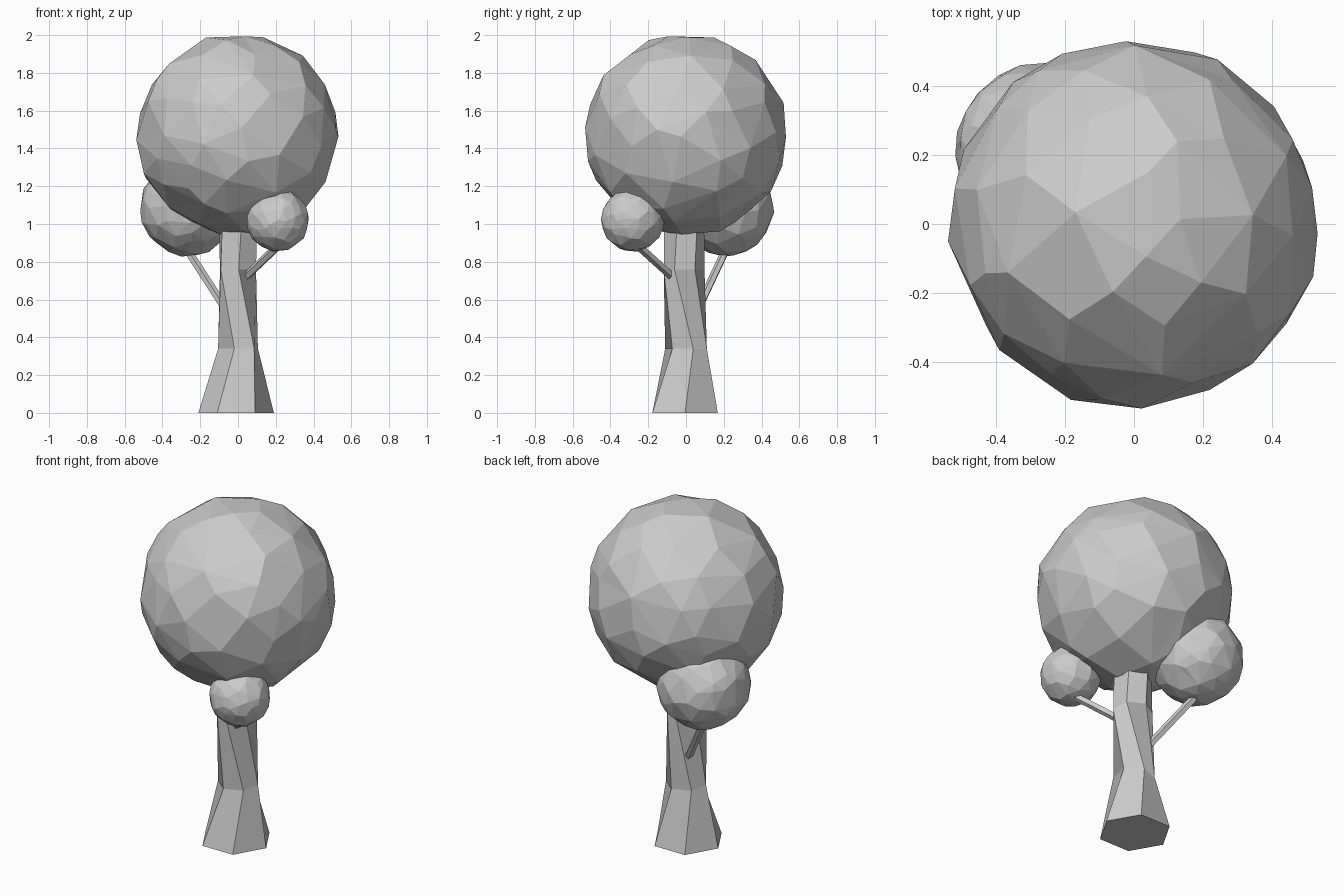
import bpy
import random
from math import cos, sin, radians
from mathutils import Vector

if "Cube" in bpy.data.objects:
    bpy.data.objects.remove(bpy.data.objects["Cube"], do_unlink=True)

grey = bpy.data.materials.new("plain grey")
grey.use_nodes = True
grey.diffuse_color = (0.6, 0.6, 0.6, 1)
grey.node_tree.nodes["Principled BSDF"].inputs["Base Color"].default_value = (0.6, 0.6, 0.6, 1)


def foliage(name, centre, radius, keep, seed):
    """Low-poly leaf ball: a jittered icosphere, thinned into uneven facets."""
    random.seed(seed)
    bpy.ops.mesh.primitive_ico_sphere_add(subdivisions=3, radius=radius, location=centre)
    ball = bpy.context.object
    ball.name = name
    for v in ball.data.vertices:
        wobble = Vector([random.uniform(-1, 1) for _ in range(3)]) * 0.07 * radius
        v.co = (v.co + wobble).normalized() * radius * random.uniform(0.985, 1.015)
    thin = ball.modifiers.new("thin", "DECIMATE")
    thin.ratio = keep
    ball.data.materials.append(grey)
    return ball


def lofted(name, rings, sides):
    """Skin through rings of (centre, radius, twist, axis u, axis v)."""
    verts, faces = [], []
    for centre, radius, twist, u, v in rings:
        for i in range(sides):
            a = radians(twist + 360 * i / sides)
            verts.append(Vector(centre) + radius * (u * cos(a) + v * sin(a)))
    for r in range(len(rings) - 1):
        for i in range(sides):
            j = (i + 1) % sides
            a, b = r * sides, (r + 1) * sides
            faces.append((a + i, a + j, b + j, b + i))
    faces.append(tuple(reversed(range(sides))))
    faces.append(tuple(range(len(verts) - sides, len(verts))))
    mesh = bpy.data.meshes.new(name)
    mesh.from_pydata(verts, [], faces)
    mesh.materials.append(grey)
    obj = bpy.data.objects.new(name, mesh)
    bpy.context.collection.objects.link(obj)
    return obj


def branch(name, start, end, radius):
    """Straight five-sided stick between two points."""
    start, end = Vector(start), Vector(end)
    along = (end - start).normalized()
    u = along.cross(Vector((0, 0, 1))).normalized()
    v = along.cross(u)
    lofted(name, [(p, radius, 0, u, v) for p in (start, end)], 5)


# Six-sided trunk, flared at the foot and twisting as it rises
X, Y = Vector((1, 0, 0)), Vector((0, 1, 0))
lofted("trunk", [
    ((-0.01, -0.005, 0), 0.2, 0, X, Y),
    ((0, 0, 0.34), 0.112, 20, X, Y),
    ((0, -0.01, 0.76), 0.108, -28, X, Y),
    ((0, -0.01, 1.08), 0.108, -18, X, Y),
], 6)

# Side branches
branch("front_branch", (0.03, -0.06, 0.71), (0.23, -0.27, 0.9), 0.022)
branch("back_branch", (-0.06, 0.06, 0.54), (-0.28, 0.22, 0.88), 0.022)

# Leaf balls
foliage("main_crown", (0, 0, 1.472), 0.533, 0.55, 4)
foliage("front_foliage", (0.21, -0.283, 1.02), 0.166, 0.65, 7)
foliage("back_foliage", (-0.265, 0.21, 1.085), 0.255, 0.6, 9)
